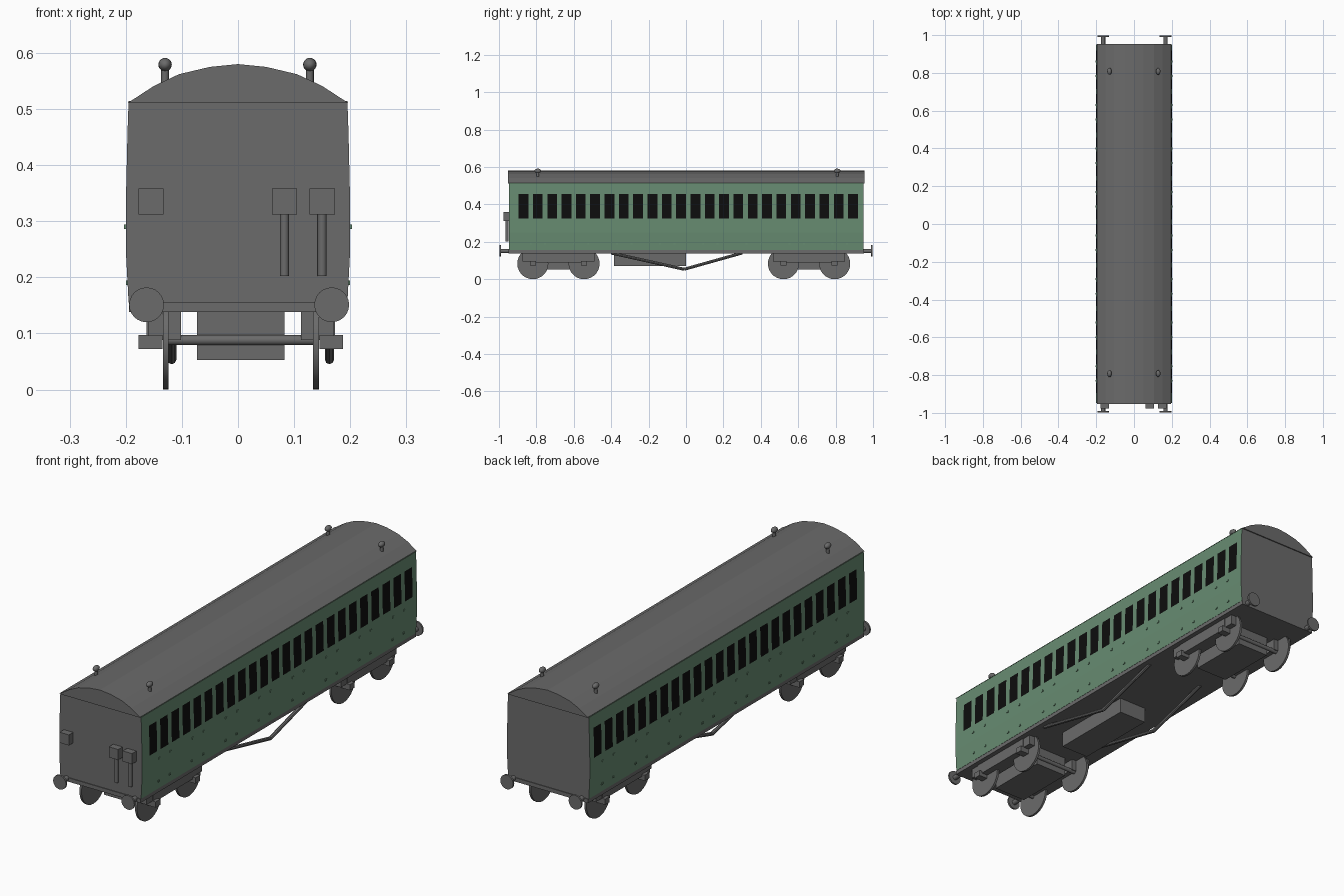
import bpy, bmesh, math
from mathutils import Vector

if "Cube" in bpy.data.objects:
    bpy.data.objects.remove(bpy.data.objects["Cube"])


def material(name, rgb):
    m = bpy.data.materials.new(name)
    m.diffuse_color = (*rgb, 1)
    m.use_nodes = True
    m.node_tree.nodes["Principled BSDF"].inputs["Base Color"].default_value = m.diffuse_color
    return m


GREY = material("dark grey", (0.145, 0.145, 0.145))
GREEN = material("coach green", (0.137, 0.262, 0.167))
BLACK = material("window black", (0.004, 0.004, 0.004))


def finish(name, bm, mats=(GREY,)):
    bmesh.ops.recalc_face_normals(bm, faces=bm.faces)
    me = bpy.data.meshes.new(name)
    bm.to_mesh(me)
    bm.free()
    for m in mats:
        me.materials.append(m)
    ob = bpy.data.objects.new(name, me)
    bpy.context.collection.objects.link(ob)
    return ob


def box(name, x, y, z, mat=GREY):
    """Box from (min, max) ranges."""
    bm = bmesh.new()
    bmesh.ops.create_cube(bm, size=1)
    for v in bm.verts:
        v.co = [(r[0] + r[1]) / 2 + c * (r[1] - r[0]) for r, c in zip((x, y, z), v.co)]
    return finish(name, bm, (mat,))


def rod(name, a, b, r, sides=16):
    """Cylinder between two points."""
    a, b = Vector(a), Vector(b)
    bm = bmesh.new()
    bmesh.ops.create_cone(bm, cap_ends=True, segments=sides, radius1=r, radius2=r, depth=(b - a).length)
    turn = (b - a).to_track_quat('Z', 'Y')
    for v in bm.verts:
        v.co = turn @ v.co + (a + b) / 2
    ob = finish(name, bm)
    smooth(ob)
    return ob


def smooth(ob):
    bpy.ops.object.select_all(action='DESELECT')
    ob.select_set(True)
    bpy.context.view_layer.objects.active = ob
    bpy.ops.object.shade_smooth_by_angle(angle=math.radians(40))


def loft(name, profile, ys, mats, rule):
    """Closed x-z profile swept along y; rule(face centre) gives the material."""
    bm = bmesh.new()
    rings = [[bm.verts.new((x, y, z)) for x, z in profile] for y in ys]
    n = len(profile)
    for a, b in zip(rings, rings[1:]):
        for i in range(n):
            j = (i + 1) % n
            f = bm.faces.new((a[i], a[j], b[j], b[i]))
            f.material_index = rule(f.calc_center_median())
    bm.faces.new(rings[0])
    bm.faces.new(rings[-1])
    return finish(name, bm, mats)


# Body with flush windows
centres = [-0.869 + i * 0.0766 for i in range(24)]
ys = sorted([-0.947, 0.949] + [c + s * 0.026 for c in centres for s in (-1, 1)])
half = [(0.195, 0.155), (0.2, 0.25), (0.2, 0.325), (0.197, 0.455), (0.195, 0.514)]
profile = half + [(-x, z) for x, z in reversed(half)]


def paint(c):
    if abs(c.x) < 0.1:
        return 0
    if 0.325 < c.z < 0.455 and any(abs(c.y - w) < 0.02 for w in centres):
        return 2
    return 1


loft("coach_body", profile, ys, (GREY, GREEN, BLACK), paint)

# Roof
arc = [(0.196, 0.511), (0.15, 0.541), (0.105, 0.562), (0.05, 0.575), (0, 0.58)]
loft("roof", arc + [(-x, z) for x, z in reversed(arc[:-1])], [-0.952, 0.954], (GREY,), lambda c: 0)

# Underframe
box("underframe", (-0.194, 0.194), (-0.95, 0.952), (0.138, 0.155))

# Door hinges and handles
for s in (-1, 1):
    for i in range(8):
        for d in (0, 0.077):
            y = -0.83 + i * 0.2305 + d
            for z in (0.19, 0.29):
                x = s * (0.1968 if z < 0.2 else 0.2)
                box("door_fitting", sorted((x - s * 0.003, x + s * 0.003)), (y - 0.005, y + 0.005),
                    (z - 0.004, z + 0.004), GREEN)

# Roof lamps
for x in (-0.13, 0.128):
    for y in (-0.792, 0.808):
        rod("lamp_post", (x, y, 0.54), (x, y, 0.575), 0.007, 12)
        bm = bmesh.new()
        bmesh.ops.create_uvsphere(bm, u_segments=16, v_segments=10, radius=0.012)
        for v in bm.verts:
            v.co = (v.co.x + x, v.co.y * 1.5 + y, v.co.z + 0.579)
        smooth(finish("lamp_knob", bm))

# Buffers
for x in (-0.163, 0.167):
    for s in (-1, 1):
        rod("buffer_shank", (x, s * 0.94, 0.15), (x, s * 0.992, 0.15), 0.011)
        rod("buffer_head", (x, s * 0.99, 0.151), (x, s * 0.998, 0.151), 0.031, 24)

# Front end equipment boxes and pipes
for x, pipe in ((-0.155, False), (0.083, True), (0.15, True)):
    box("equipment_box", (x - 0.0225, x + 0.0225), (-0.977, -0.94), (0.312, 0.358))
    if pipe:
        rod("conduit", (x, -0.957, 0.202), (x, -0.957, 0.32), 0.008)

# Bogies
CX = 0.005
for cy in (-0.682, 0.658):
    box("bogie_centre", (CX - 0.078, CX + 0.078), (cy - 0.137, cy + 0.137), (0.053, 0.14))
    for s in (-1, 1):
        box("bogie_side", sorted((CX + s * 0.107, CX + s * 0.168)), (cy - 0.15, cy + 0.15), (0.088, 0.14))
        for a in (-0.137, 0.137):
            y = cy + a
            x = CX + s * 0.134
            rod("wheel", (CX + s * 0.129, y, 0.083), (CX + s * 0.139, y, 0.083), 0.083, 28)
            box("axle_box", sorted((CX + s * 0.14, CX + s * 0.182)), (y - 0.016, y + 0.016), (0.072, 0.097))
            box("axle_guard", sorted((CX + s * 0.13, CX + s * 0.165)), (y - 0.055, y + 0.055), (0.095, 0.14))
    for a in (-0.137, 0.137):
        rod("axle", (CX - 0.13, cy + a, 0.088), (CX + 0.13, cy + a, 0.088), 0.009)

# Battery box and truss rods
box("battery_box", (-0.06, 0.075), (-0.385, 0.0), (0.07, 0.14))
for x in (-0.118, 0.163):
    pts = [(-0.4, 0.14), (-0.01, 0.053), (0.3, 0.14)]
    for (y0, z0), (y1, z1) in zip(pts, pts[1:]):
        rod("truss_rod", (x, y0, z0), (x, y1, z1), 0.008, 8)
